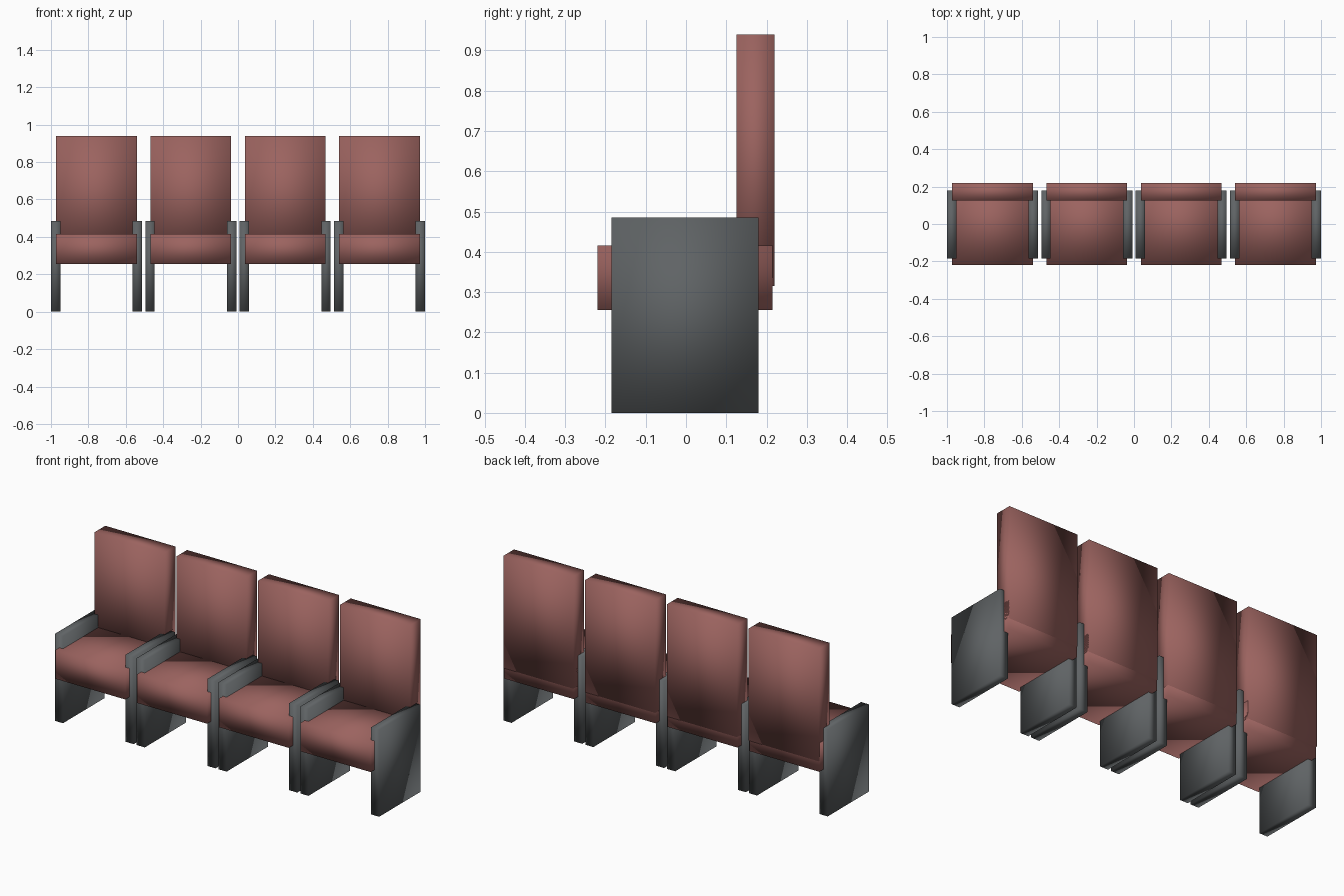
import bpy

if "Cube" in bpy.data.objects:
    bpy.data.objects.remove(bpy.data.objects["Cube"])


def material(name, rgb):
    m = bpy.data.materials.new(name)
    m.diffuse_color = (*rgb, 1)
    m.use_nodes = True
    m.node_tree.nodes["Principled BSDF"].inputs["Base Color"].default_value = m.diffuse_color
    return m


fabric = material("red_fabric", (0.33, 0.125, 0.115))
frame = material("dark_frame", (0.115, 0.125, 0.13))


def block(name, x, y, z, mat):
    """Softly shaded box from (min, max) ranges."""
    bpy.ops.mesh.primitive_cube_add(
        size=1, location=[(a + b) / 2 for a, b in (x, y, z)])
    ob = bpy.context.object
    ob.name = name
    ob.scale = [b - a for a, b in (x, y, z)]
    bpy.ops.object.transform_apply(location=False, rotation=False, scale=True)
    ob.data.materials.append(mat)
    bpy.ops.object.shade_smooth()
    return ob


HALF_UNIT = 0.243    # half width of one chair, panels included
HALF_SEAT = 0.216    # half width of cushions
PANEL = 0.05         # side panel thickness
PITCH = (2 - 2 * HALF_UNIT) / 3

for i in range(4):
    cx = (i - 1.5) * PITCH
    n = i + 1
    # cushions
    cushion_x = (cx - HALF_SEAT, cx + HALF_SEAT)
    block(f"seat_{n}", cushion_x, (-0.22, 0.215), (0.255, 0.415), fabric)
    block(f"backrest_{n}", cushion_x, (0.125, 0.22), (0.315, 0.94), fabric)
    # side panels that double as armrests and legs
    for side, label in ((-1, "left"), (1, "right")):
        edges = sorted((cx + side * HALF_UNIT, cx + side * (HALF_UNIT - PANEL)))
        block(f"{label}_arm_panel_{n}", edges, (-0.185, 0.18), (0, 0.485), frame)
